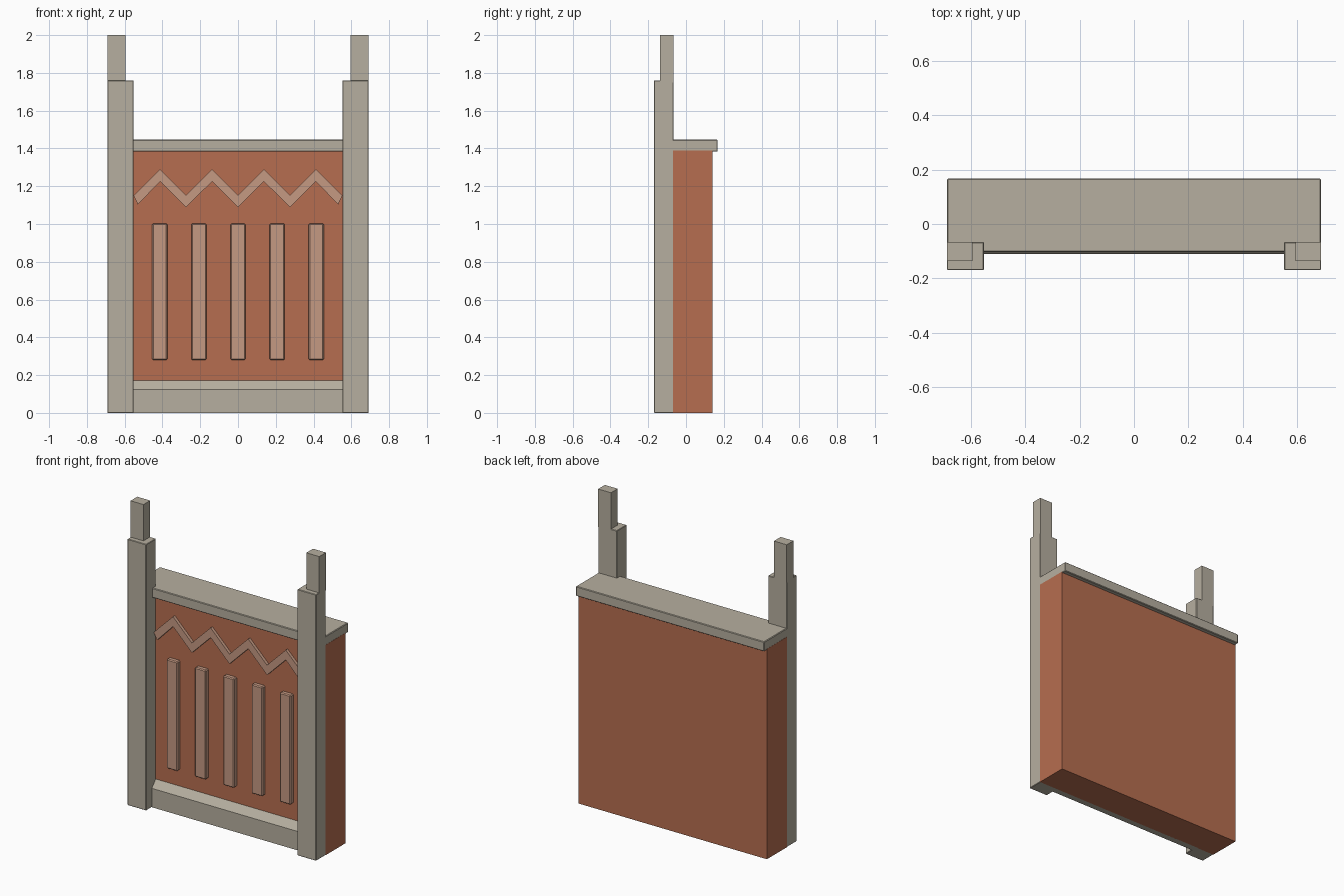
import bpy
import bmesh

cube = bpy.data.objects.get("Cube")
if cube:
    bpy.data.objects.remove(cube, do_unlink=True)


def material(name, rgb):
    mat = bpy.data.materials.new(name)
    mat.use_nodes = True
    mat.diffuse_color = (*rgb, 1)
    bsdf = next(n for n in mat.node_tree.nodes if n.type == 'BSDF_PRINCIPLED')
    bsdf.inputs["Base Color"].default_value = (*rgb, 1)
    return mat


stone = material("warm grey stone", (0.47, 0.43, 0.35))
clay = material("terracotta", (0.47, 0.155, 0.08))
trim = material("pale terracotta", (0.56, 0.32, 0.225))


def extrude(name, profile, axis, start, end, mat, bevel=0):
    """Extrude a flat profile along an axis: x takes (y, z), y takes (x, z)."""
    def point(a, b, d):
        return (d, a, b) if axis == 'x' else (a, d, b)
    bm = bmesh.new()
    face = bm.faces.new([bm.verts.new(point(a, b, start)) for a, b in profile])
    out = bmesh.ops.extrude_face_region(bm, geom=[face])
    offset = point(0, 0, end - start)
    bmesh.ops.translate(bm, vec=offset,
                        verts=[v for v in out["geom"] if isinstance(v, bmesh.types.BMVert)])
    bmesh.ops.recalc_face_normals(bm, faces=bm.faces)
    mesh = bpy.data.meshes.new(name)
    bm.to_mesh(mesh)
    bm.free()
    mesh.materials.append(mat)
    obj = bpy.data.objects.new(name, mesh)
    bpy.context.collection.objects.link(obj)
    if bevel:
        mod = obj.modifiers.new("edge", 'BEVEL')
        mod.width, mod.segments = bevel, 1
    return obj


def box(name, x, y, z, mat, bevel=0):
    profile = [(x[0], z[0]), (x[1], z[0]), (x[1], z[1]), (x[0], z[1])]
    return extrude(name, profile, 'y', y[0], y[1], mat, bevel)


half, inner = 0.69, 0.553
wall_front, post_back = -0.07, -0.067

# Main slab and capping
box("wall_body", (-half, half), (wall_front, 0.14), (0, 1.39), clay)
box("wall_cap", (-half + 0.001, half - 0.001), (-0.104, 0.168), (1.383, 1.447), stone, 0.004)

# Plinth with a sloping top edge
extrude("plinth", [(-0.11, 0), (post_back, 0), (post_back, 0.175), (-0.11, 0.125)],
        'x', -inner - 0.01, inner + 0.01, stone)

# Stepped corner posts
for side, s in (("left", 1), ("right", -1)):
    box(side + "_post", sorted((s * inner, s * half)), (-0.17, post_back),
        (0, 1.76), stone, 0.003)
    box(side + "_post_top", sorted((s * 0.596, s * half)), (-0.137, post_back),
        (1.75, 2.0), stone)

# Raised vertical bars
for i in range(5):
    x = (i - 2) * 0.207
    box(f"panel_bar_{i + 1}", (x - 0.04, x + 0.04), (-0.1, wall_front + 0.01),
        (0.28, 1.003), trim, 0.006)

# Zigzag band, square-cut at both ends
step = 0.1375
upper = [(i * step, 1.29 if i % 2 else 1.153) for i in range(-3, 4)]
lower = [(x, z - 0.065) for x, z in upper]
band = ([(-0.553, 1.15)] + upper + [(0.553, 1.15), (0.53, 1.103)] + lower[::-1]
        + [(-0.53, 1.103)])
extrude("zigzag_band", band, 'y', -0.09, wall_front + 0.01, trim)
